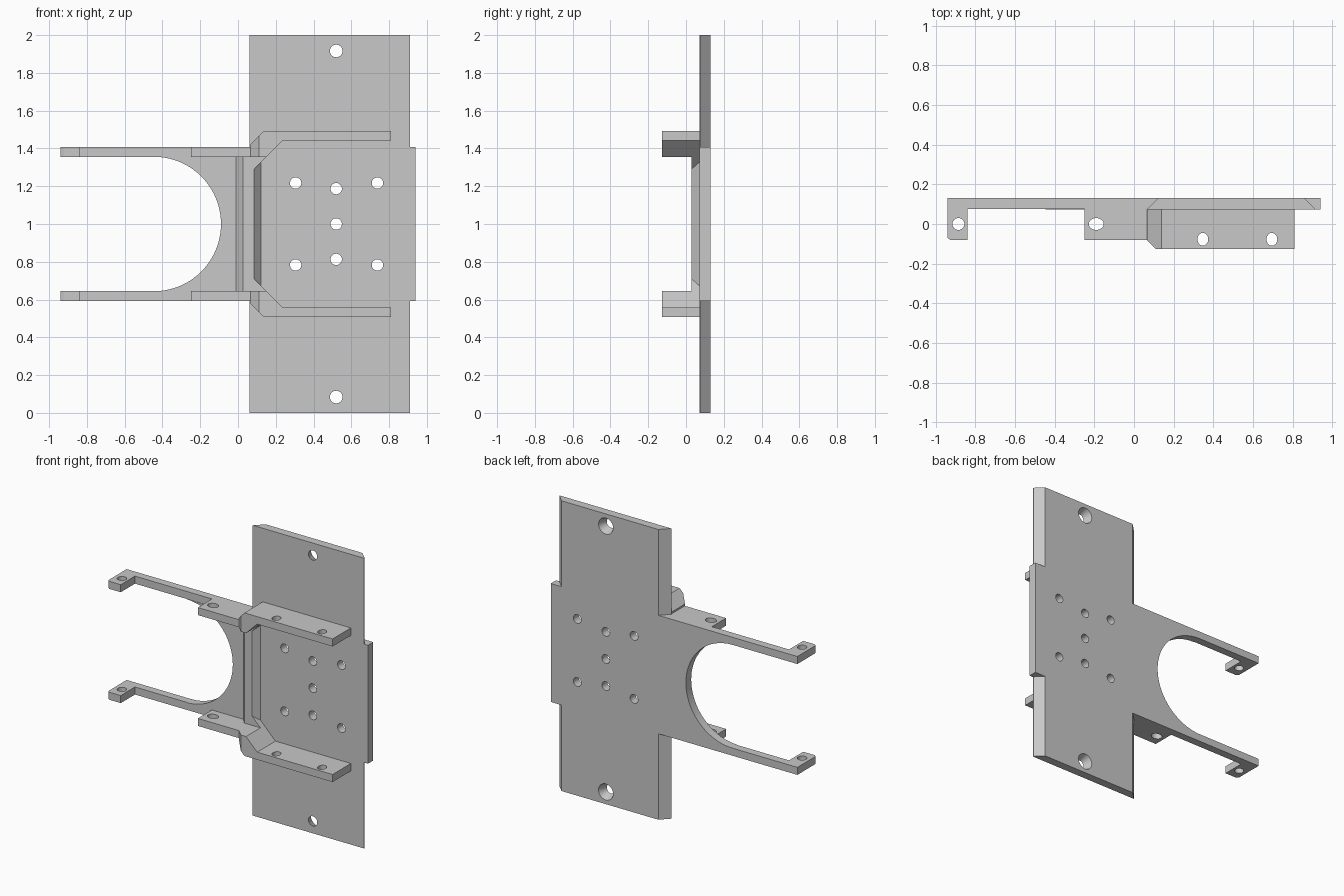
import bpy, bmesh, math
from mathutils import Matrix, Vector

cube = bpy.data.objects.get("Cube")
if cube:
    bpy.data.objects.remove(cube, do_unlink=True)

grey = bpy.data.materials.new("plain_grey")
grey.use_nodes = True
grey.diffuse_color = (0.58, 0.58, 0.58, 1)
grey.node_tree.nodes["Principled BSDF"].inputs["Base Color"].default_value = (0.58, 0.58, 0.58, 1)

MID = 1.0                    # height of the mirror plane
FRONT, BACK = 0.072, 0.13    # sheet thickness range


def to_object(name, bm):
    bmesh.ops.recalc_face_normals(bm, faces=bm.faces)
    mesh = bpy.data.meshes.new(name)
    bm.to_mesh(mesh)
    bm.free()
    mesh.materials.append(grey)
    obj = bpy.data.objects.new(name, mesh)
    bpy.context.collection.objects.link(obj)
    return obj


def prism(name, outline, axis, lo, hi):
    """Extrude an outline: axis 'y' takes (x, z) points, axis 'z' takes (x, y)."""
    place = (lambda a, b: (a, lo, b)) if axis == "y" else (lambda a, b: (a, b, lo))
    bm = bmesh.new()
    face = bm.faces.new([bm.verts.new(place(a, b)) for a, b in outline])
    grown = bmesh.ops.extrude_face_region(bm, geom=[face])
    step = Vector((0, hi - lo, 0) if axis == "y" else (0, 0, hi - lo))
    bmesh.ops.translate(bm, vec=step, verts=[g for g in grown["geom"] if isinstance(g, bmesh.types.BMVert)])
    return to_object(name, bm)


def drill(obj, spots, axis, r1, r2=None, depth=0.2, stretch=(1, 1)):
    """Cut round holes centred on each spot; r1 is the front or top radius."""
    bm = bmesh.new()
    turn = Matrix.Rotation(math.radians(90), 4, "X") if axis == "y" else Matrix()
    for spot in spots:
        matrix = Matrix.Translation(spot) @ turn @ Matrix.Diagonal((*stretch, 1, 1))
        bmesh.ops.create_cone(bm, cap_ends=True, segments=32, radius1=r2 or r1,
                              radius2=r1, depth=depth, matrix=matrix)
    cut(obj, to_object("hole_cutter", bm))


def cut(obj, cutter):
    cutter.hide_render = True
    mod = obj.modifiers.new("cut", "BOOLEAN")
    mod.operation, mod.solver, mod.object = "DIFFERENCE", "EXACT", cutter
    bpy.context.view_layer.update()
    result = obj.evaluated_get(bpy.context.evaluated_depsgraph_get())
    mesh = bpy.data.meshes.new_from_object(result)
    obj.modifiers.clear()
    obj.data = mesh
    bpy.data.objects.remove(cutter, do_unlink=True)


parts = []

# Central sheet with the round bite on its narrow side
R, CX = 0.356, -0.446
arc = [(CX + R * math.cos(t), MID + R * math.sin(t))
       for t in (math.radians(90 - 180 * i / 40) for i in range(41))]
outline = arc + [(0.065, MID - R), (0.065, 0.592), (0.94, 0.592),
                 (0.94, 1.408), (0.065, 1.408), (0.065, MID + R)]
centre = prism("central_sheet", outline, "y", FRONT, BACK)
spots = [(0.52, MID)] + [(0.52, MID + s * 0.187) for s in (-1, 1)]
spots += [(x, MID + s * 0.217) for x in (0.305, 0.738) for s in (-1, 1)]
drill(centre, [(x, 0.1, z) for x, z in spots], "y", 0.03)
parts.append(centre)

# Low rib across the sheet, sloped on both flanks
rib = [(-0.01, FRONT), (0.027, 0.03), (0.085, 0.03), (0.122, FRONT)]
parts.append(prism("cross_rib", rib, "z", MID - R, MID + R))

for side, s in (("upper", 1), ("lower", -1)):
    def up(h):
        return MID + s * h

    # Wing of the tall plate, edges bevelled towards the back
    wing = [(0.062, FRONT), (0.91, FRONT), (0.91, FRONT + 0.006),
            (0.858, BACK), (0.12, BACK)]
    plate = prism(side + "_wing", wing, "z", up(0.408), up(1.0))
    drill(plate, [(0.52, 0.1, up(0.916))], "y", 0.023, 0.065, 0.11)

    # Long rail with two drilled lugs
    rail = [(-0.94, BACK), (-0.94, -0.07), (-0.925, -0.08), (-0.838, -0.08),
            (-0.838, 0.075), (-0.25, 0.075), (-0.25, -0.08), (0.065, -0.08), (0.065, BACK)]
    bar = prism(side + "_rail", rail, "z", up(R), up(0.408))
    drill(bar, [(-0.885, 0, up(0.38))], "z", 0.03)
    drill(bar, [(-0.19, 0, up(0.38))], "z", 0.03, stretch=(1.25, 1))

    # Arm that steps outwards, with its leading corner bevelled
    path = [(0.065, R), (0.15, R), (0.235, 0.441), (0.81, 0.441),
            (0.81, 0.493), (0.138, 0.493), (0.065, 0.42)]
    arm = prism(side + "_arm", [(x, up(h)) for x, h in path], "y", -0.127, FRONT)
    corner = [(0.025, -0.04), (0.025, -0.167), (0.152, -0.167)]
    corner = [(0.065, -0.082), (0.025, -0.042), (0.025, -0.167), (0.15, -0.167)]
    cut(arm, prism("corner_cutter", corner, "z", up(0.2), up(0.6)))
    drill(arm, [(x, -0.077, up(0.46)) for x in (0.347, 0.695)], "z", 0.027, stretch=(1, 1.2))

    # Gusset filling the inside corner between rib and arm
    wedge = [(0.085, 0.291), (0.15, R), (0.085, R)]
    gusset = prism(side + "_gusset", [(x, up(h)) for x, h in wedge], "y", 0.03, FRONT)
    parts += [plate, bar, arm, gusset]

# Smooth the round holes, keep the folded edges crisp
bpy.ops.object.select_all(action="DESELECT")
for obj in parts:
    obj.select_set(True)
bpy.context.view_layer.objects.active = parts[0]
bpy.ops.object.shade_smooth_by_angle(angle=math.radians(25))
